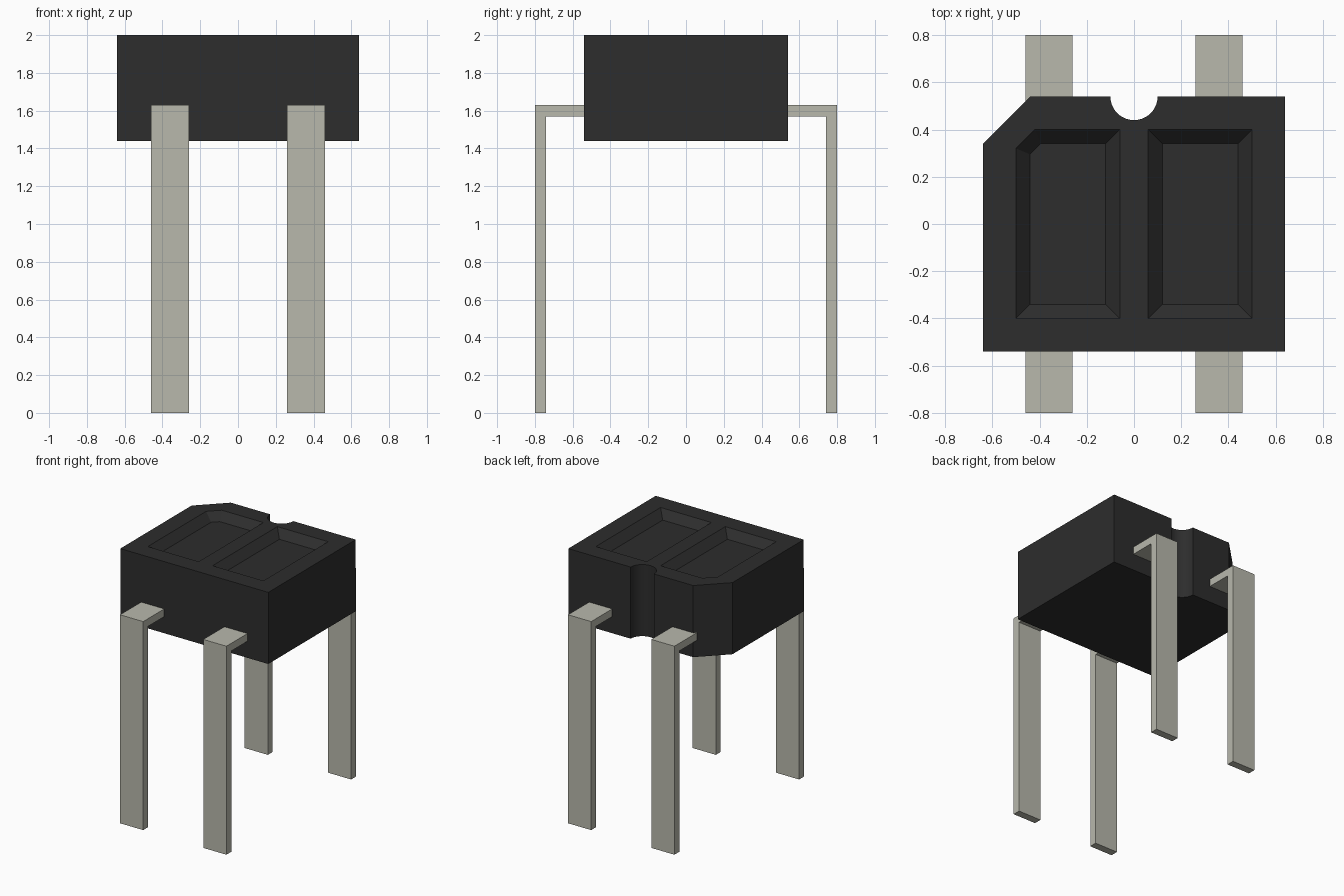
import bpy
import bmesh
from math import cos, sin, pi, radians

default = bpy.data.objects.get("Cube")
if default:
    bpy.data.objects.remove(default, do_unlink=True)


def material(name, rgb):
    m = bpy.data.materials.new(name)
    m.use_nodes = True
    m.diffuse_color = (*rgb, 1)
    m.node_tree.nodes["Principled BSDF"].inputs["Base Color"].default_value = (*rgb, 1)
    return m


plastic = material("black plastic", (0.026, 0.026, 0.026))
metal = material("dull metal", (0.479, 0.479, 0.413))


def loft(name, rings, mat):
    """Closed solid through matching rings of 3D points."""
    bm = bmesh.new()
    loops = [[bm.verts.new(p) for p in ring] for ring in rings]
    for a, b in zip(loops, loops[1:]):
        for i in range(len(a)):
            j = (i + 1) % len(a)
            bm.faces.new((a[i], a[j], b[j], b[i]))
    bm.faces.new(loops[0])
    bm.faces.new(loops[-1])
    bmesh.ops.recalc_face_normals(bm, faces=bm.faces)
    mesh = bpy.data.meshes.new(name)
    bm.to_mesh(mesh)
    bm.free()
    mesh.materials.append(mat)
    ob = bpy.data.objects.new(name, mesh)
    bpy.context.collection.objects.link(ob)
    return ob


def at_z(points, z):
    return [(x, y, z) for x, y in points]


def rectangle(x0, x1, y, cut):
    """Rectangle outline, with the back left corner cut off if cut > 0."""
    corner = [(x0 + cut, y), (x0, y - cut)] if cut else [(x0, y)]
    return [(x0, -y), (x1, -y), (x1, y)] + corner


# Housing: rectangle with one cut corner and a half-round notch in the back
TOP, BOTTOM, DEPTH = 2.0, 1.44, 0.06
outline = rectangle(-0.64, 0.64, 0.54, 0.2)
STEPS = 20
notch = [(0.1 * cos(pi * i / STEPS), 0.54 - 0.1 * sin(pi * i / STEPS))
         for i in range(STEPS + 1)]
outline[3:3] = notch
housing = loft("housing", [at_z(outline, BOTTOM), at_z(outline, TOP)], plastic)

# Two recessed windows with sloping walls
for x0, cut, inner_cut in ((-0.5, 0.08, 0.045), (0.06, 0, 0)):
    rim = rectangle(x0, x0 + 0.44, 0.4, cut)
    floor = rectangle(x0 + 0.06, x0 + 0.38, 0.34, inner_cut)
    cutter = loft("window_cutter", [at_z(floor, TOP - DEPTH), at_z(rim, TOP),
                                    at_z(rim, TOP + 0.1)], plastic)
    cutter.hide_render = True
    mod = housing.modifiers.new("window", "BOOLEAN")
    mod.operation = "DIFFERENCE"
    mod.solver = "EXACT"
    mod.object = cutter
    bpy.context.view_layer.objects.active = housing
    bpy.ops.object.modifier_apply(modifier=mod.name)
    bpy.data.objects.remove(cutter, do_unlink=True)

bpy.ops.object.select_all(action="DESELECT")
housing.select_set(True)
bpy.context.view_layer.objects.active = housing
bpy.ops.object.shade_smooth_by_angle(angle=radians(25))

# Four bent leads, each an L profile swept across its width
profile = [(0.5, 1.63), (0.8, 1.63), (0.8, 0), (0.74, 0), (0.74, 1.57), (0.5, 1.57)]
for side, sx in (("left", 1), ("right", -1)):
    for end, sy in (("front", -1), ("back", 1)):
        rings = [[(sx * x, sy * y, z) for y, z in profile] for x in (0.26, 0.46)]
        loft(f"{end}_{side}_lead", rings, metal)
